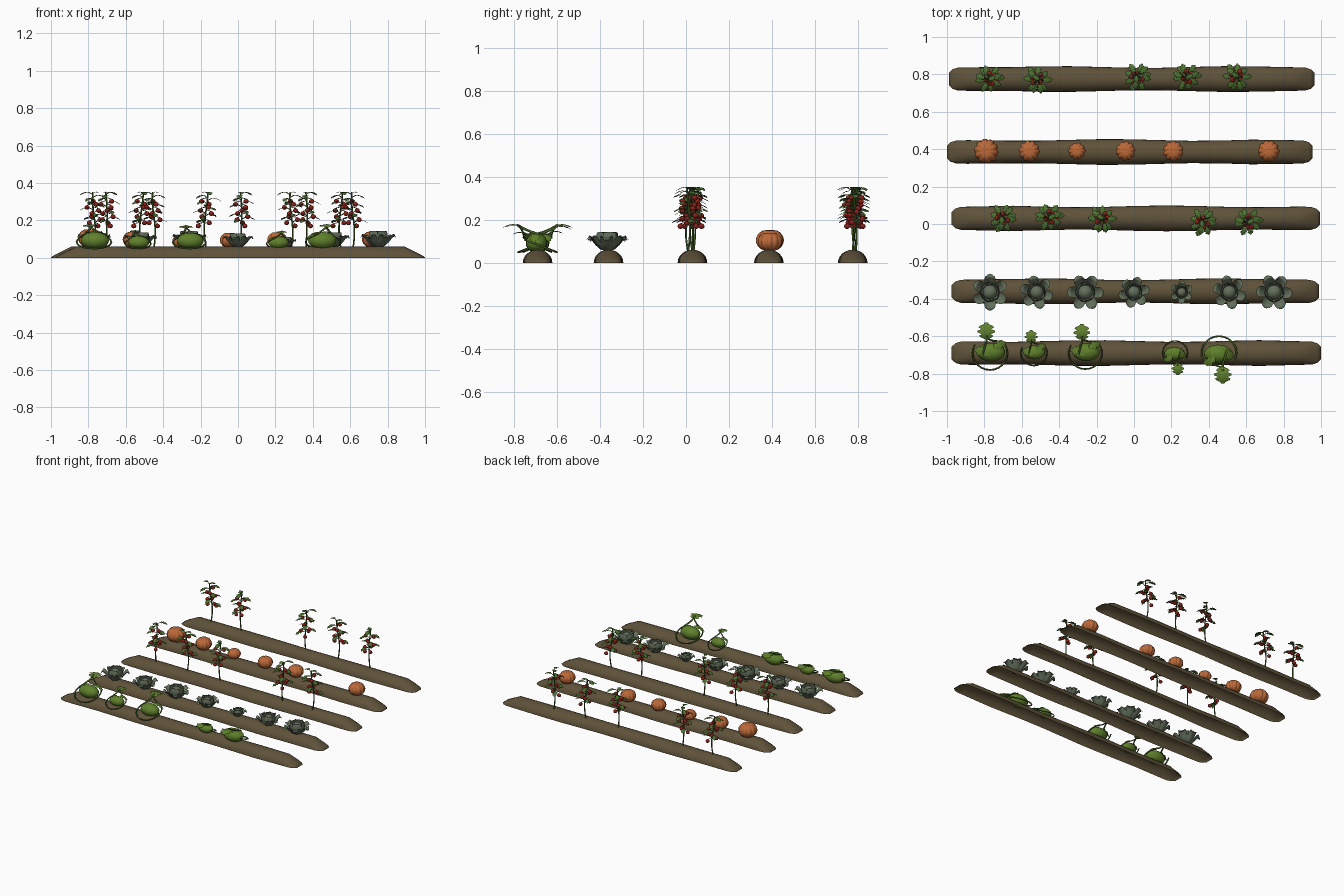
import bpy, bmesh, math, random
from mathutils import Vector, Matrix

if "Cube" in bpy.data.objects:
    bpy.data.objects.remove(bpy.data.objects["Cube"])
random.seed(4)
sin, cos, pi = math.sin, math.cos, math.pi

def mat(name, r, g, b):
    m = bpy.data.materials.new(name)
    m.diffuse_color = (r, g, b, 1)
    m.use_nodes = True
    m.node_tree.nodes["Principled BSDF"].inputs["Base Color"].default_value = m.diffuse_color
    return m

SOIL = mat("soil", 0.115, 0.085, 0.042)
ORANGE = mat("pumpkin orange", 0.50, 0.14, 0.04)
GREY = mat("cabbage grey green", 0.125, 0.16, 0.105)
MELON = mat("melon green", 0.115, 0.215, 0.025)
LEAF = mat("leaf green", 0.07, 0.16, 0.03)
VINE = mat("vine green", 0.075, 0.14, 0.025)
RED = mat("tomato red", 0.25, 0.015, 0.01)

def finish(bm, name, mats, smooth=True):
    me = bpy.data.meshes.new(name)
    for f in bm.faces:
        f.smooth = smooth
    bm.to_mesh(me)
    bm.free()
    for m in mats:
        me.materials.append(m)
    return me

def place(me, name, loc, rot=0.0, s=1.0):
    o = bpy.data.objects.new(name, me)
    bpy.context.collection.objects.link(o)
    o.location, o.rotation_euler, o.scale = loc, (0, 0, rot), (s, s, s)

def grid(bm, rows, mi=0, close=False):
    vs = [[bm.verts.new(p) for p in r] for r in rows]
    n = len(rows[0])
    for a, b in zip(vs, vs[1:]):
        for j in range(n if close else n - 1):
            k = (j + 1) % n
            bm.faces.new((a[j], a[k], b[k], b[j])).material_index = mi
    return vs

def tube(bm, pts, r, mi, sides=5):
    pts = [Vector(p) for p in pts]
    rows = []
    for i, p in enumerate(pts):
        t = (pts[min(i + 1, len(pts) - 1)] - pts[max(i - 1, 0)]).normalized()
        u = t.cross(Vector((0.13, 0.21, 1)) if abs(t.z) < 0.9 else Vector((1, 0, 0))).normalized()
        w = t.cross(u)
        rows.append([p + (u * cos(2 * pi * j / sides) + w * sin(2 * pi * j / sides)) * r for j in range(sides)])
    grid(bm, rows, mi, True)

def ball(bm, loc, size, mi, u=10, v=7):
    m = Matrix.Translation(loc) @ Matrix.Diagonal((*size, 1))
    ret = bmesh.ops.create_uvsphere(bm, u_segments=u, v_segments=v, radius=1, matrix=m)
    for f in {f for v_ in ret["verts"] for f in v_.link_faces}:
        f.material_index = mi

def leaf(bm, base, ang, length, width, rise, droop, mi):
    # lobed leaf: scalloped width, arched along its midrib
    d, s = Vector((cos(ang), sin(ang), 0)), Vector((-sin(ang), cos(ang), 0))
    rows, n = [], 10
    for i in range(n + 1):
        t = i / n
        w = width / 2 * (sin(pi * min(1, t * 0.93 + 0.05)) ** 0.6) * (1.0 if i % 3 else 0.55)
        c = Vector(base) + d * length * t + Vector((0, 0, rise * t - droop * t * t))
        rows.append([c + s * w * k - Vector((0, 0, 0.15 * w * abs(k))) for k in (-1, -0.5, 0, 0.5, 1)])
    grid(bm, rows, mi)

# soil ridges: arched cross-section with tapered ends
ROWS = [(0.775, -0.99, 0.965), (0.385, -1.0, 0.955), (0.03, -0.975, 0.995),
        (-0.36, -0.975, 0.99), (-0.69, -0.975, 1.0)]
ENDS = [(0, 0.5, 0.03), (0.02, 0.78, 0.25), (0.05, 0.92, 0.5), (0.11, 0.94, 1)]
for y, x0, x1 in ROWS:
    bm = bmesh.new()
    st = [(x0 + d, w, h) for d, w, h in ENDS]
    L = x1 - x0
    st += [(x0 + L * i / 12, 0.96 + 0.07 * sin(i * 1.1 + y * 5), 1) for i in range(2, 11)]
    st += [(x1 - d, w, h) for d, w, h in reversed(ENDS)]
    rows = [[(x, y - 0.067 * w * cos(pi * j / 12), 0.061 * h * sin(pi * j / 12)) for j in range(13)]
            for x, w, h in st]
    vs = grid(bm, rows)
    bm.faces.new(vs[0])
    bm.faces.new(vs[-1])
    bmesh.ops.recalc_face_normals(bm, faces=bm.faces[:])
    place(finish(bm, "soil_ridge", [SOIL]), "soil_ridge", (0, 0, 0))

# pumpkin: ten ribs, dimpled top
bm = bmesh.new()
rows = []
for i in range(1, 12):
    a = -pi / 2 + pi * i / 12
    rows.append([])
    for j in range(60):
        th = 2 * pi * j / 60
        k = 0.86 + 0.14 * abs(sin(5 * th)) ** 0.6
        rows[-1].append((cos(a) * k * cos(th), cos(a) * k * sin(th),
                         0.8 * sin(a) * (1 - 0.25 * cos(a * 2 - pi) ** 8 * (abs(a) > 1)) * (0.94 + 0.06 * k)))
vs = grid(bm, rows, 0, True)
bm.faces.new(vs[0][::-1])
bm.faces.new(vs[-1])
me = finish(bm, "pumpkin", [ORANGE])
for x, r in [(-0.79, .066), (-0.56, .057), (-0.305, .046), (-0.045, .053), (0.21, .055), (0.72, .058)]:
    place(me, "pumpkin", (x, 0.39, 0.052 + 0.8 * r), x * 3, r)

# cabbage: round heart, inner cupped leaves, outer leaves curling out
bm = bmesh.new()
ball(bm, (0, 0, 0.048), (0.042, 0.042, 0.042), 0, 14, 9)
def cabbage_leaf(ang, prof):
    rows = []
    for r, z, w in prof:
        rows.append([])
        for k in (-1, -0.6, 0, 0.6, 1):
            p = Vector((r - 0.25 * w * k * k, w * k, z + 0.012 * k * k * (w > 0.02)))
            rows[-1].append(Matrix.Rotation(ang, 3, 'Z') @ p)
    grid(bm, rows)
for i in range(6):
    cabbage_leaf(i * pi / 3 + pi / 6, [(0.008, 0, 0.01), (0.035, 0.008, 0.022), (0.06, 0.03, 0.03),
                                       (0.08, 0.056, 0.032), (0.095, 0.064, 0.027), (0.103, 0.055, 0.012)])
for i in range(5):
    cabbage_leaf(i * 2 * pi / 5, [(0.01, 0.003, 0.012), (0.04, 0.018, 0.027), (0.054, 0.048, 0.034),
                                  (0.05, 0.078, 0.03), (0.045, 0.092, 0.013)])
me = finish(bm, "cabbage", [GREY])
for i, (x, s) in enumerate([(-0.77, .95), (-0.52, .88), (-0.26, .95), (0, .82), (0.255, .6), (0.51, .88), (0.75, .95)]):
    place(me, "cabbage", (x, -0.365, 0.055), i * 1.3, s)

# melon plant: fruit, looping vine, raised leaf and low leaf
bm = bmesh.new()
ball(bm, (0.005, 0.005, 0.04), (0.076, 0.05, 0.046), 0, 18, 12)
path = []
for i in range(17):
    a = math.radians(150 + 15 * i)
    path.append((0.093 * cos(a), 0.09 * sin(a), 0.032 + 0.035 * sin(a)))
path += [(0.06, 0.062, 0.062), (0.02, 0.065, 0.082), (-0.01, 0.075, 0.105), (-0.02, 0.095, 0.125)]
tube(bm, path, 0.005, 1)
tube(bm, [(-0.04, -0.01, 0.08), (-0.03, 0.03, 0.092), (-0.02, 0.06, 0.105), (-0.02, 0.095, 0.125)], 0.006, 1)
leaf(bm, (-0.02, 0.075, 0.115), pi / 2, 0.088, 0.095, 0.055, 0.06, 0)
leaf(bm, (0.0, 0.0, 0.088), pi * 0.93, 0.085, 0.06, 0.015, 0.06, 0)
leaf(bm, (0.02, 0.03, 0.085), 0.4, 0.07, 0.05, 0.015, 0.05, 0)
me = finish(bm, "melon_plant", [MELON, VINE])
for x, r, s in [(-0.77, 0, 1), (-0.535, 0, .75), (-0.26, 0, .95), (0.22, pi, .72), (0.455, pi, 1)]:
    place(me, "melon_plant", (x, -0.69, 0.052), r, s)

# tomato plant: thin stem, lobed leaves on stalks, hanging fruit
bm = bmesh.new()
def stem_at(z):
    return Vector((0.008 * sin(z * 18), 0.008 * sin(z * 13), z))
tube(bm, [stem_at(0.03 * i) for i in range(11)], 0.0045, 1)
for i in range(10):
    z = 0.14 + 0.0165 * i
    a = i * 2.4
    b = stem_at(z)
    e = b + Vector((0.024 * cos(a), 0.024 * sin(a), 0.012))
    tube(bm, [b, e], 0.0025, 1, 4)
    leaf(bm, e, a, 0.05, 0.036, 0.012, 0.028, 0)
    if i < 9:
        a += 1.1
        f = stem_at(z - 0.02) + Vector((0.032 * cos(a), 0.032 * sin(a), 0))
        tube(bm, [stem_at(z), f + Vector((0, 0, 0.012))], 0.002, 1, 4)
        ball(bm, f, (0.014, 0.014, 0.0125), 2, 10, 7)
leaf(bm, stem_at(0.298), 0.5, 0.04, 0.03, 0.02, 0.02, 0)
me = finish(bm, "tomato_plant", [LEAF, VINE, RED])
for i, (x, y) in enumerate([(-0.77, .775), (-0.515, .775), (0.015, .785), (0.285, .785), (0.55, .79),
                            (-0.705, .03), (-0.45, .035), (-0.17, .03), (0.365, .01), (0.615, .01)]):
    place(me, "tomato_plant", (x, y, 0.05), i * 2.1)
